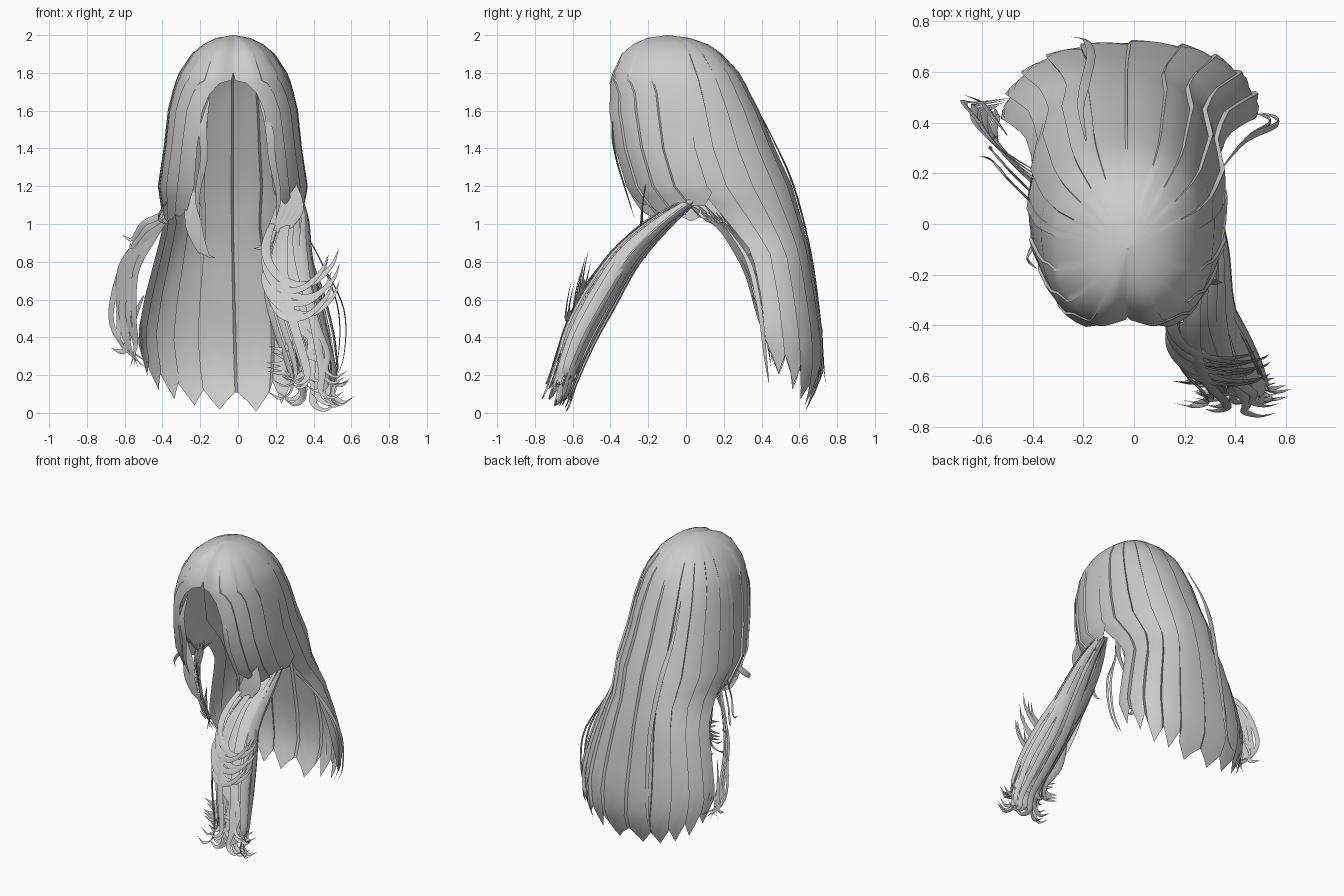
import bpy, math, random
from mathutils import Vector

random.seed(7)
if "Cube" in bpy.data.objects:
    bpy.data.objects.remove(bpy.data.objects["Cube"])

hair = bpy.data.materials.new("hair grey")
hair.use_nodes = True
GREY = (0.6, 0.6, 0.6, 1)
hair.diffuse_color = GREY
hair.node_tree.nodes["Principled BSDF"].inputs["Base Color"].default_value = GREY
vary = random.uniform


def make(name, verts, faces, angle=25):
    me = bpy.data.meshes.new(name)
    me.from_pydata(verts, [], faces)
    me.materials.append(hair)
    ob = bpy.data.objects.new(name, me)
    bpy.context.collection.objects.link(ob)
    bpy.ops.object.select_all(action="DESELECT")
    ob.select_set(True)
    bpy.context.view_layer.objects.active = ob
    bpy.ops.object.shade_smooth_by_angle(angle=math.radians(angle))


# Cross-sections of the hair: height, half width, front, middle, back, half face opening
LEVELS = [
    (2.0, .002, -.1, -.098, -.096, 0), (1.985, .09, -.21, -.08, .02, 0),
    (1.95, .16, -.29, -.07, .12, 0), (1.9, .22, -.35, -.06, .19, 0),
    (1.8, .285, -.4, -.05, .28, 0), (1.76, .3, -.41, -.04, .3, .01),
    (1.745, .305, -.415, -.04, .31, .07), (1.69, .32, -.42, -.03, .335, .125),
    (1.6, .34, -.44, -.02, .38, .165), (1.4, .36, -.42, 0, .46, .195),
    (1.2, .39, -.36, .06, .55, .21), (1.0, .36, -.31, .23, .61, .27),
    (.85, .4, -.2, .35, .65, .27), (.6, .47, -.2, .4, .69, .27),
    (.4, .51, -.2, .42, .72, .27), (.2, .48, -.2, .45, .72, .27), (0, .42, -.2, .48, .63, .27)]
DOME = [lv[0] for lv in LEVELS if lv[0] >= 1.2]
BOX = 0.8


def section(z):
    for hi, lo in zip(LEVELS, LEVELS[1:]):
        if z >= lo[0]:
            t = (hi[0] - z) / (hi[0] - lo[0])
            return [a + (b - a) * t for a, b in zip(hi, lo)][1:]
    return LEVELS[-1][1:]


def shell_point(angle, z, swell):
    """Point on the hair at an angle from the back; front angles stop at the face."""
    w, front, mid, back, gap = section(z)
    side = 1 if angle >= 0 else -1
    a = abs(angle)
    crease = 0
    if a > math.pi / 2:
        limit = math.pi - math.asin(min(1, gap / w) ** (1 / BOX))
        a = math.pi / 2 + (a - math.pi / 2) / (math.pi / 2) * (limit - math.pi / 2)
        # parting groove along the front centre
        crease = .03 * max(0, 1 - (math.pi - a) / .25) * (1.7 < z < 1.99)
    s, c = math.sin(a), math.cos(a)
    k = 1 + swell * min(1, (2 - z) * 2)
    x = -.025 * min(1, z) + side * w * max(s, 0) ** BOX * k
    if c >= 0:
        return x, mid + (back - mid) * c * k, z
    return x, mid - (mid - front) * abs(c) ** BOX * k + crease, z


def sheet(name, start, end, locks, tip, notch, swell, rows):
    """Sheet of overlapping locks with pointed ends."""
    columns = []
    for i in range(locks):
        rise, shift = vary(.7, 1.2), vary(0, .03)
        columns += [((i + f) / locks, f, rise, shift) for f in (0, .25, .5, .75, .96)]
    columns.append((1, 1, 1, 0))
    verts, faces = [], []
    for u, f, rise, shift in columns:
        z_end = tip(u) + shift + rise * abs(2 * f - 1) * notch
        heights = DOME + [1.2 + (z_end - 1.2) * (j + 1) / rows for j in range(rows)]
        angle = math.radians(start + (end - start) * u)
        verts += [shell_point(angle, z, swell * (.5 - f)) for z in heights]
    n = len(DOME) + rows
    for c in range(len(columns) - 1):
        for r in range(n - 1):
            a = c * n + r
            faces.append((a, a + 1, a + n + 1, a + n))
    make(name, verts, faces)


sheet("back_hair", -90, 90, 10, lambda u: .002 + .24 * (2 * u - 1) ** 2, .14, .05, 10)
sheet("left_front_hair", 84, 180, 4, lambda u: 1.13 - .1 * math.sin(u * 3), .03, .03, 3)
sheet("right_front_hair", -84, -180, 4, lambda u: .98 + .06 * u, .03, .03, 3)


# Loose strands: flat tapering ribbons with a lens section
def spline(points, steps=6):
    p = [Vector(q) for q in points]
    p = [2 * p[0] - p[1]] + p + [2 * p[-1] - p[-2]]
    out = []
    for a, b, c, d in zip(p, p[1:], p[2:], p[3:]):
        for i in range(steps):
            t = i / steps
            out.append(.5 * (2 * b + (c - a) * t + (2 * a - 5 * b + 4 * c - d) * t * t
                             + (3 * b - a - 3 * c + d) * t ** 3))
    return out + [p[-2]]


def strands(name, paths):
    """Each path is its points, its width and the direction its flat side faces."""
    verts, faces = [], []
    for points, width, facing in paths:
        path = spline(points)
        n, base = len(path), len(verts)
        for i, p in enumerate(path):
            t = i / (n - 1)
            along = (path[min(i + 1, n - 1)] - path[max(i - 1, 0)]).normalized()
            across = along.cross(Vector(facing)).normalized()
            out = across.cross(along)
            r = width / 2 * min(1, .15 + 3 * t) * max(.02, 1 - t ** 3)
            verts += [p + across * r, p + out * r * .25, p - across * r, p - out * r * .25]
        for i in range(n - 1):
            for k in range(4):
                a, b = base + i * 4 + k, base + i * 4 + (k + 1) % 4
                faces.append((a, b, b + 4, a + 4))
    make(name, verts, faces, 40)


# Long full lock swept forward over the left shoulder, staggered strands around an oval
SPINE = [(.31, .05, 1.14), (.28, -.12, 1.02), (.27, -.31, .84), (.31, -.45, .63),
         (.36, -.56, .43), (.4, -.63, .25)]
SPREAD = [.04, .08, .12, .15, .15, .13]
NORMAL, SIDE = Vector((0, -.75, .65)), Vector((1, 0, 0))
lock = []
for i in range(36):
    phi = math.tau * i / 36
    c, s, fill = math.cos(phi), math.sin(phi), vary(.55, 1.1)
    bend = vary(-.03, .03)
    pts = [Vector(p) + SIDE * (c * r * fill + bend * math.sin(j * 1.3)) + NORMAL * s * r * .6 * fill
           for j, (p, r) in enumerate(zip(SPINE, SPREAD))]
    pts[-1] += Vector((0, -.35, -1)) * vary(-.12, .07)
    curl = 1 if c > -.3 and i % 4 else -1
    reach = vary(.6, 1.3)
    pts.append(pts[-1] + Vector((-.005 * curl, -.03, -.09)) * reach)
    pts.append(pts[-1] + Vector((.05 * curl, -.015, -.035)) * reach)
    pts.append(pts[-1] + Vector((.055 * curl, .01, .03)) * reach)
    lock.append((pts, vary(.045, .075), NORMAL * s + SIDE * c * .6))
strands("left_shoulder_lock", lock)

# Curled flicks sweeping across the front of the shoulder lock
flicks = []
for i in range(8):
    low, bow, tip = i * .03, vary(-.03, .04), vary(-.06, .06)
    flicks.append(([(.28, -.06, 1.12), (.2 + bow, -.25 - low / 2, .99 - low),
                    (.17 + bow, -.4 - low / 2, .84 - low), (.24 + bow, -.5 - low / 2, .72 - low),
                    (.36 + bow, -.53 - low / 2, .7 - low + tip / 2),
                    (.46 + bow, -.52 - low / 2, .77 - low + tip),
                    (.5 + bow, -.5 - low / 2, .86 - low + tip)], .05, (0, -1, .5)))
# lower curls turning back towards the middle
for i in range(6):
    h, bow = i * .05, vary(-.02, .03)
    flicks.append(([(.24 + bow, -.38, .78), (.21 + bow, -.51, .58 - h / 2),
                    (.28 + bow, -.59, .42 - h / 2), (.25 + bow, -.63, .34 - h / 2),
                    (.16 + bow, -.62, .35 - h / 2 + bow)], .05, (0, -1, .3)))
strands("left_flicks", flicks)

# Curls hanging beside the face, rooted inside the front hair
curls = []
for i in range(5):
    h = .028 * i
    curls.append(([(.27, -.2, 1.3), (.22 + h, -.23, 1.1), (.17 + h, -.24, .97 + h / 4),
                   (.13 + h * .8, -.25, .88 + h / 2), (.08 + h, -.25, .87 + h / 2)],
                  .035, (0, -1, 0)))
    curls.append(([(-.3, -.2, 1.3), (-.27 + h / 2, -.23, 1.1), (-.26 + h / 2, -.23, .98),
                   (-.22 + h / 2, -.22, .88 - h / 3), (-.2 + h * .7, -.21, .84 - h / 6)],
                  .035, (0, -1, 0)))
strands("face_curls", curls)

# Thin strand outlining each side of the face
edges = [([(s * .13 - .02, -.37, 1.67), (s * .175 - .01, -.39, 1.5), (s * .18, -.37, 1.35),
           (s * .215, -.31, 1.15), (s * .2, -.27, 1.02)], .045, (0, -1, 0)) for s in (-1, 1)]
strands("face_edge_strands", edges)

# Loose wavy strands behind the right shoulder
loose = []
for i in range(6):
    d, wave = i * .02, vary(-.015, .015)
    loose.append(([(-.34, .08 + d, 1.06), (-.43 - d, .2 + d, .95 - d / 2),
                   (-.53 - d + wave, .31 + d, .76), (-.56 - d - wave, .38 + d, .52),
                   (-.53 - d + wave, .43 + d / 2, .37), (-.57 + d, .45 + d / 2, .25 + wave)],
                  .04, (-.5, -1, 0)))
for i in range(3):
    d = i * .04
    loose.append(([(-.34, .02 + d, 1.1), (-.42, .1 + d, 1.04 - d / 2), (-.5, .18 + d, 1.0 - d),
                   (-.56, .25 + d, .92 - d), (-.61 + d, .27 + d, .94 - d)], .04, (0, -1, .4)))
loose.append(([(-.5, .35, .62), (-.57, .44, .46), (-.6, .48, .33), (-.67, .51, .34)],
              .045, (-.5, -1, 0)))
loose.append(([(-.36, -.05, 1.15), (-.4, -.09, 1.08), (-.42, -.14, 1.03), (-.38, -.18, 1.0)],
              .045, (-1, 0, 0)))
strands("right_loose_strands", loose)

# Thin strands behind the left shoulder and down the back
thin = [([(.33, .2, 1.0), (.44, .33, .8), (.53 + d, .39, .55), (.53 + d, .42, .3),
          (.47 + d, .44, .15)], .028, (1, 0, 0)) for d in (0, .03)]
thin.append(([(-.19, .33, 1.7), (-.21, .46, 1.45), (-.19, .57, 1.2), (-.17, .66, .85),
              (-.18, .71, .5), (-.2, .73, .25), (-.25, .74, .14)], .04, (0, 1, .2)))
strands("back_loose_strands", thin)
